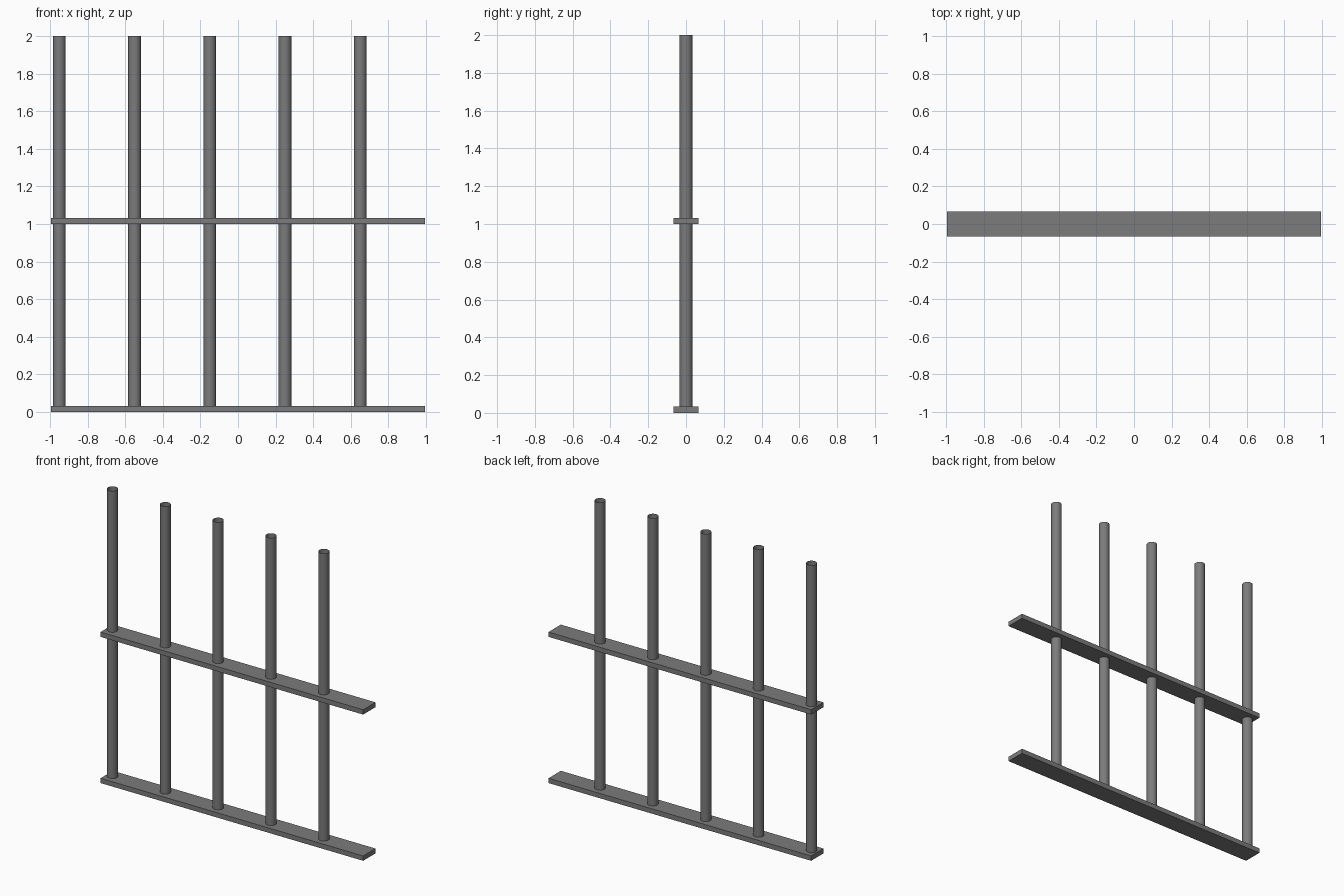
import bpy

cube = bpy.data.objects.get("Cube")
if cube:
    bpy.data.objects.remove(cube, do_unlink=True)

# One dark grey metal colour
metal = bpy.data.materials.new("grey_metal")
metal.use_nodes = True
GREY = (0.2, 0.2, 0.2, 1.0)
metal.diffuse_color = GREY
metal.node_tree.nodes["Principled BSDF"].inputs["Base Color"].default_value = GREY

RAIL_LENGTH, RAIL_WIDTH, RAIL_HEIGHT = 1.988, 0.133, 0.033
BAR_RADIUS, BAR_BOTTOM, BAR_TOP = 0.034, 0.015, 2.0


def finish(name):
    obj = bpy.context.object
    obj.name = name
    obj.data.materials.append(metal)
    return obj


def add_rail(name, bottom):
    bpy.ops.mesh.primitive_cube_add(size=1, location=(0, 0, bottom + RAIL_HEIGHT / 2))
    rail = finish(name)
    rail.scale = (RAIL_LENGTH, RAIL_WIDTH, RAIL_HEIGHT)
    bpy.ops.object.transform_apply(location=False, rotation=False, scale=True)


def add_bar(name, x):
    # Open-ended tube, seated inside the bottom rail
    bpy.ops.mesh.primitive_cylinder_add(
        vertices=32, radius=BAR_RADIUS, depth=BAR_TOP - BAR_BOTTOM,
        end_fill_type='NOTHING', location=(x, 0, (BAR_TOP + BAR_BOTTOM) / 2))
    finish(name)
    bpy.ops.object.shade_smooth_by_angle()


# Flat horizontal rails
add_rail("bottom_rail", 0.0)
add_rail("middle_rail", 1.0)

# Evenly spaced upright bars, leaving a gap at the left end
for i in range(5):
    add_bar(f"upright_bar_{i + 1}", -0.95 + 0.4 * i)
